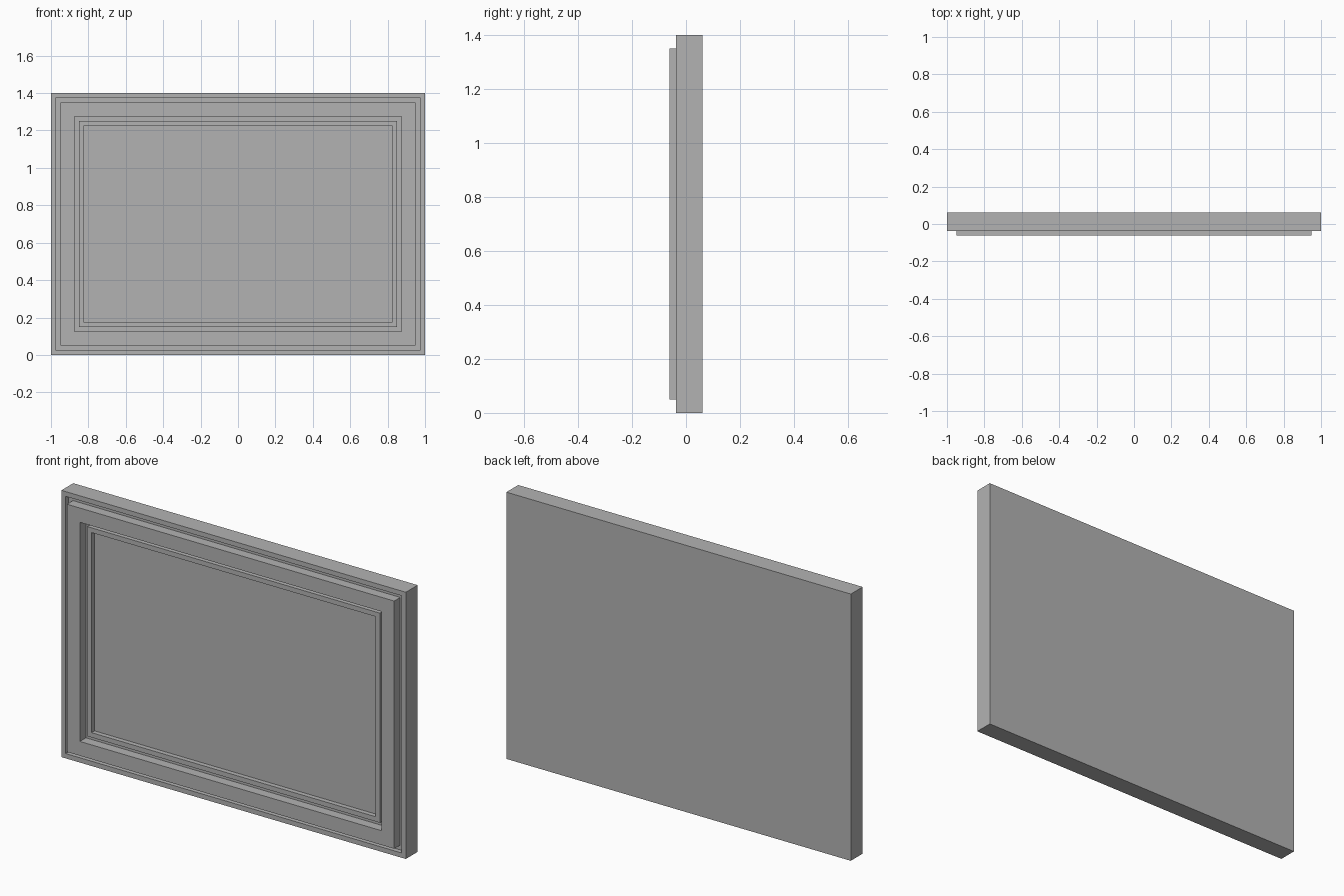
import bpy
import bmesh

cube = bpy.data.objects.get("Cube")
if cube:
    bpy.data.objects.remove(cube, do_unlink=True)

WIDTH, HEIGHT = 2.0, 1.4

# Depth levels along y
BACK, FLOOR, RIM, FRAME = 0.0615, -0.0115, -0.0365, -0.0615

# Moulding profile from the outer back edge to the centre panel: (inset, y)
PROFILE = [
    (0.0, BACK), (0.0, RIM),            # outer side
    (0.025, RIM), (0.025, FLOOR),       # outer rim
    (0.05, FLOOR), (0.05, FRAME),       # outer groove
    (0.125, FRAME), (0.125, FLOOR),     # raised frame
    (0.15, FLOOR), (0.15, RIM),         # inner groove
    (0.175, RIM), (0.175, FLOOR),       # inner lip
]

# Plain grey finish
grey = bpy.data.materials.new("plain_grey")
grey.use_nodes = True
colour = (0.45, 0.45, 0.45, 1.0)
grey.diffuse_color = colour
grey.node_tree.nodes["Principled BSDF"].inputs["Base Color"].default_value = colour


def rectangle(bm, inset, y):
    """Ring of four corners, set in from the outer edge at depth y."""
    x = WIDTH / 2 - inset
    low, high = inset, HEIGHT - inset
    return [bm.verts.new((px, y, pz))
            for px, pz in ((-x, low), (x, low), (x, high), (-x, high))]


# Framed panel: concentric rectangles joined into one closed solid
bm = bmesh.new()
rings = [rectangle(bm, inset, y) for inset, y in PROFILE]
for outer, inner in zip(rings, rings[1:]):
    for i in range(4):
        j = (i + 1) % 4
        bm.faces.new((outer[i], outer[j], inner[j], inner[i]))
bm.faces.new(rings[0][::-1])   # flat back
bm.faces.new(rings[-1])        # centre panel
bmesh.ops.recalc_face_normals(bm, faces=bm.faces)

mesh = bpy.data.meshes.new("framed_panel")
bm.to_mesh(mesh)
bm.free()
mesh.materials.append(grey)
panel = bpy.data.objects.new("framed_panel", mesh)
bpy.context.collection.objects.link(panel)
